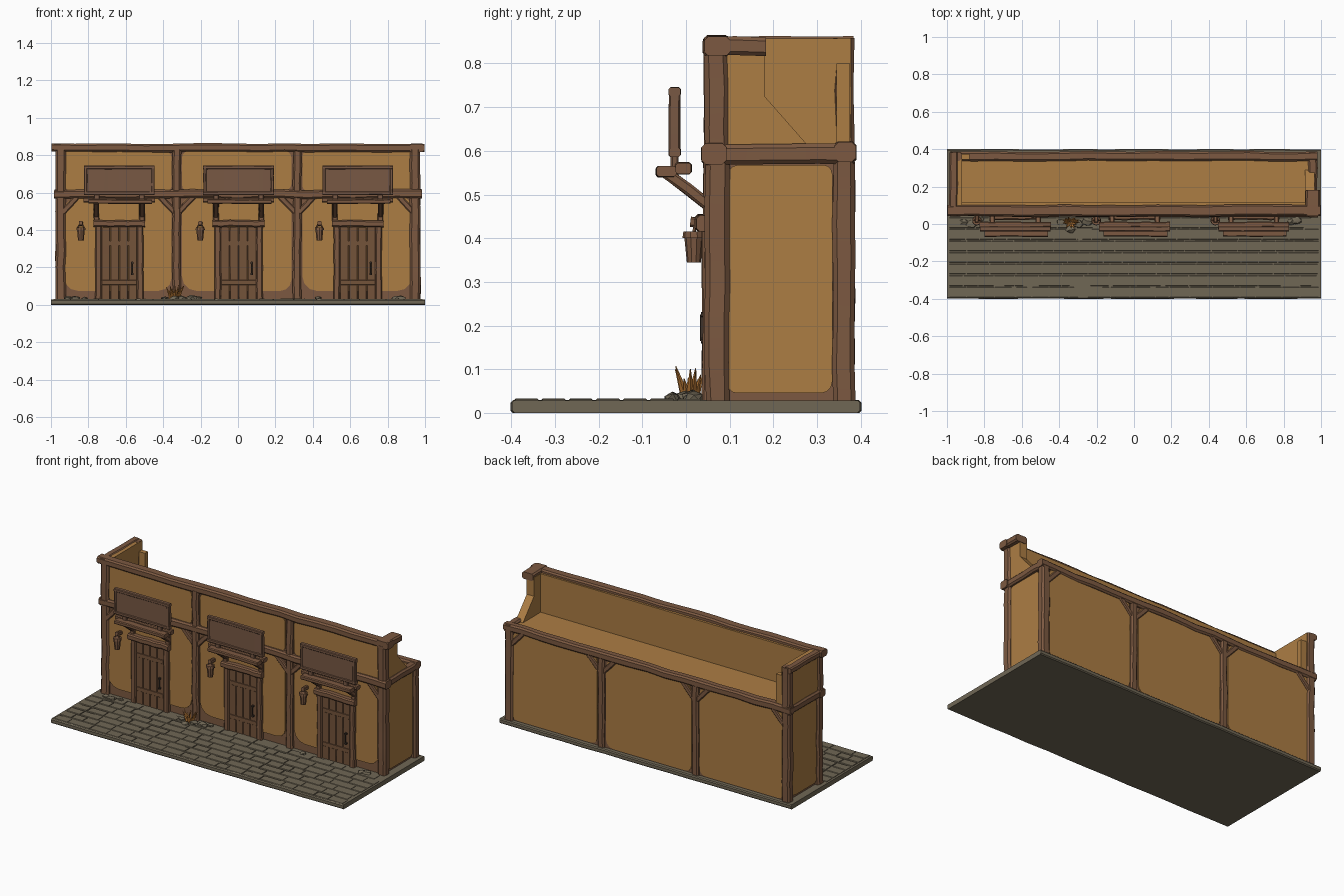
import bpy, bmesh, math, random
from mathutils import Vector, Matrix

if "Cube" in bpy.data.objects:
    bpy.data.objects.remove(bpy.data.objects["Cube"])
random.seed(4)
R = random.uniform


def mat(name, r, g, b):
    m = bpy.data.materials.new(name)
    lin = [((c / 255 + 0.055) / 1.055) ** 2.4 for c in (r, g, b)]
    m.diffuse_color = (*lin, 1)
    m.use_nodes = True
    m.node_tree.nodes["Principled BSDF"].inputs["Base Color"].default_value = m.diffuse_color
    return m


PLASTER = mat("ochre_plaster", 172, 125, 68)
WOOD = mat("brown_timber", 124, 89, 65)
DOOR = mat("door_wood", 116, 83, 58)
SIGN = mat("sign_wood", 120, 88, 68)
STONE = mat("grey_stone", 112, 103, 85)
IRON = mat("dark_iron", 62, 50, 42)
STRAW = mat("orange_straw", 186, 122, 55)


def finish(name, bm, m):
    bmesh.ops.recalc_face_normals(bm, faces=bm.faces)
    me = bpy.data.meshes.new(name)
    bm.to_mesh(me)
    bm.free()
    me.materials.append(m)
    me.shade_smooth()
    me.set_sharp_from_angle(angle=math.radians(35))
    ob = bpy.data.objects.new(name, me)
    bpy.context.collection.objects.link(ob)
    return ob


def add_beam(bm, p0, p1, w, h, segs=1, jit=0.0, cham=0.2):
    """Chamfered rectangular section swept from p0 to p1 with hand-hewn wobble."""
    p0, p1 = Vector(p0), Vector(p1)
    d = (p1 - p0).normalized()
    side = d.cross(Vector((0, 1, 0)) if abs(d.z) > 0.95 else Vector((0, 0, 1))).normalized()
    up = side.cross(d)
    c = min(w, h) * cham
    a, b = w / 2, h / 2
    sec = [(a, b - c), (a - c, b), (c - a, b), (-a, b - c), (-a, c - b), (c - a, -b), (a - c, -b), (a, c - b)]
    rings = []
    for i in range(segs + 1):
        o = p0.lerp(p1, i / segs) + (side * R(-1, 1) + up * R(-1, 1)) * jit * 0.5
        s = 1 + R(-1, 1) * jit * 8
        rings.append([bm.verts.new(o + side * u * s + up * v * s) for u, v in sec])
    for q, r in zip(rings, rings[1:]):
        for k in range(8):
            bm.faces.new((q[k], q[(k + 1) % 8], r[(k + 1) % 8], r[k]))
    bm.faces.new(rings[0])
    bm.faces.new(rings[-1])


def beam(name, p0, p1, w, h, m=WOOD, segs=1, jit=0.0, cham=0.2):
    bm = bmesh.new()
    add_beam(bm, p0, p1, w, h, segs, jit, cham)
    return finish(name, bm, m)


def prism(name, pts, axis, lo, hi, m):
    """Extrude an outline; axis x uses (y, z) points, axis y uses (x, z) points."""
    bm = bmesh.new()
    place = (lambda t, a, z: (t, a, z)) if axis == "x" else (lambda t, a, z: (a, t, z))
    q = [bm.verts.new(place(lo, a, z)) for a, z in pts]
    r = [bm.verts.new(place(hi, a, z)) for a, z in pts]
    n = len(pts)
    for k in range(n):
        bm.faces.new((q[k], q[(k + 1) % n], r[(k + 1) % n], r[k]))
    bm.faces.new(q)
    bm.faces.new(r)
    return finish(name, bm, m)


def box(name, x0, x1, y0, y1, z0, z1, m):
    return prism(name, [(x0, z0), (x1, z0), (x1, z1), (x0, z1)], "y", y0, y1, m)


def panel(name, axis, a0, a1, z0, z1, lo, hi, c):
    """Plaster panel with uneven rounded corners."""
    pts = []
    for k, (a, z, sa, sz) in enumerate([(a1, z1, -1, -1), (a0, z1, 1, -1), (a0, z0, 1, 1), (a1, z0, -1, 1)]):
        r = c * R(0.75, 1.2)
        for j in range(4):
            t = math.radians(90 * k + 30 * j)
            pts.append((a + sa * r + math.cos(t) * r, z + sz * r + math.sin(t) * r))
    return prism(name, pts, axis, lo, hi, PLASTER)


# Ground slab and staggered paving
beam("ground_slab", (-1, 0, 0.0145), (1, 0, 0.0145), 0.8, 0.029, STONE, 14, 0.0008)
bm = bmesh.new()
rows = 7
for i in range(rows):
    y = -0.365 + i * 0.062
    x = -0.99
    while x < 0.93:
        w = min(R(0.07, 0.15), 0.99 - x)
        add_beam(bm, (x + 0.003, y, 0.026 + R(-0.001, 0.001)), (x + w - 0.003, y, 0.026 + R(-0.001, 0.001)),
                 0.055, 0.012, cham=0.25)
        x += w
finish("paving_stones", bm, STONE)

# Wall cores, roof and parapets
box("wall_core", -0.952, 0.952, 0.062, 0.37, 0.025, 0.592, WOOD)
box("flat_roof", -0.95, 0.95, 0.08, 0.365, 0.585, 0.602, PLASTER)
box("parapet_front", -0.955, 0.955, 0.062, 0.078, 0.59, 0.835, WOOD)
box("parapet_inner", -0.955, 0.955, 0.076, 0.115, 0.6, 0.84, PLASTER)
prism("parapet_right", [(0.06, 0.6), (0.29, 0.6), (0.18, 0.725), (0.18, 0.84), (0.06, 0.84)], "x", 0.915, 0.965, PLASTER)
prism("parapet_left", [(0.06, 0.6), (0.378, 0.6), (0.378, 0.857), (0.06, 0.857)], "x", -0.968, -0.92, PLASTER)
box("parapet_return", -0.93, -0.88, 0.345, 0.375, 0.6, 0.80, PLASTER)

# Plaster panels
bays = [(-0.93, -0.355), (-0.3, 0.285), (0.345, 0.93)]
for a, b in bays:
    panel("front_panel", "y", a, b, 0.075, 0.58, 0.055, 0.065, 0.07)
    panel("upper_panel", "y", a, b, 0.61, 0.822, 0.055, 0.065, 0.03)
    panel("back_panel", "y", a, b, 0.035, 0.585, 0.366, 0.376, 0.05)
for s in (-1, 1):
    lo, hi = sorted((s * 0.948, s * 0.962))
    panel("side_panel", "x", 0.094, 0.335, 0.045, 0.568, lo, hi, 0.025)

# Posts: front, back and knee braces
posts = (-0.948, -0.328, 0.316, 0.948)
for i, x in enumerate(posts):
    end = i in (0, 3)
    w = 0.055 if end else 0.045
    beam("front_post", (x, 0.07, 0.025), (x, 0.07, 0.83), w, 0.055, segs=9, jit=0.006)
    top = 0.858 if i == 0 else 0.6
    beam("back_post", (x, 0.36, 0.025), (x, 0.36, top), w, 0.05, segs=7, jit=0.006)
    for s in (-1, 1):
        if (i == 0 and s < 0) or (i == 3 and s > 0):
            continue
        for y in (0.058, 0.37):
            beam("knee_brace", (x + s * 0.01, y, 0.495), (x + s * 0.095, y, 0.585), 0.026, 0.03, segs=2, jit=0.003)

# Horizontal timbers
beam("middle_beam_front", (-0.985, 0.066, 0.592), (0.985, 0.066, 0.592), 0.055, 0.046, segs=16, jit=0.008)
beam("middle_beam_back", (-0.98, 0.362, 0.595), (0.98, 0.362, 0.595), 0.05, 0.046, segs=16, jit=0.007)
beam("top_beam", (-0.997, 0.072, 0.84), (0.997, 0.072, 0.84), 0.06, 0.044, segs=16, jit=0.006)
for s in (-1, 1):
    beam("middle_beam_side", (s * 0.955, 0.045, 0.593), (s * 0.955, 0.385, 0.593), 0.05, 0.046, segs=4, jit=0.006)
beam("top_beam_right", (0.955, 0.042, 0.84), (0.955, 0.183, 0.84), 0.075, 0.042, segs=2, jit=0.004)
beam("top_beam_left", (-0.965, 0.045, 0.843), (-0.965, 0.383, 0.843), 0.045, 0.036, segs=4, jit=0.004)


def shop(cx):
    """One door with frame, lintel, awning shelf, sign board and lantern."""
    for k in range(4):
        x = cx - 0.072 + k * 0.048
        beam("door_plank", (x, 0.052, 0.028), (x, 0.052, 0.415 + R(-0.004, 0.004)), 0.046, 0.012, DOOR, 4, 0.001)
    for z in (0.12, 0.33):
        beam("door_ledge", (cx - 0.092, 0.046, z), (cx + 0.092, 0.046, z), 0.006, 0.025, DOOR)
    for s in (-1, 1):
        beam("door_jamb", (cx + s * 0.112, 0.052, 0.028), (cx + s * 0.112, 0.052, 0.425), 0.034, 0.03, segs=5, jit=0.004)
        beam("awning_post", (cx + s * 0.122, 0.05, 0.44), (cx + s * 0.122, 0.05, 0.585), 0.03, 0.02, segs=2, jit=0.003)
        beam("awning_strut", (cx + s * 0.122, 0.052, 0.475), (cx + s * 0.122, -0.045, 0.55), 0.028, 0.026, segs=2, jit=0.003)
    beam("lintel", (cx - 0.138, 0.043, 0.435), (cx + 0.138, 0.043, 0.435), 0.042, 0.036, segs=6, jit=0.005)
    # door handle
    beam("door_handle", (cx + 0.07, 0.036, 0.165), (cx + 0.07, 0.036, 0.225), 0.008, 0.008, IRON)
    for z in (0.165, 0.225):
        beam("handle_mount", (cx + 0.07, 0.034, z), (cx + 0.07, 0.05, z), 0.013, 0.012, IRON)
    # shelf and sign
    beam("shelf_plank_front", (cx - 0.165, -0.045, 0.552), (cx + 0.175, -0.045, 0.552), 0.046, 0.024, segs=6, jit=0.003)
    beam("shelf_plank_back", (cx - 0.19, -0.006, 0.56), (cx + 0.19, -0.006, 0.56), 0.036, 0.026, segs=6, jit=0.003)
    beam("sign_board", (cx - 0.187, -0.026, 0.662), (cx + 0.187, -0.026, 0.662), 0.02, 0.142, SIGN, 6, 0.002)
    for z in (0.597, 0.735):
        beam("sign_rail", (cx - 0.189, -0.026, z), (cx + 0.189, -0.026, z), 0.027, 0.02, SIGN, 6, 0.002)
    for s in (-1, 1):
        beam("sign_stile", (cx + s * 0.18, -0.026, 0.59), (cx + s * 0.18, -0.026, 0.742), 0.017, 0.026, SIGN, 3, 0.002)
        beam("sign_foot", (cx + s * 0.12, -0.026, 0.565), (cx + s * 0.12, -0.026, 0.6), 0.03, 0.018, SIGN)
    # lantern bucket on a bracket
    lx = cx - 0.205
    for nm, r0, r1, z, h in (("lantern_body", 0.016, 0.022, 0.374, 0.06), ("lantern_rim", 0.026, 0.024, 0.408, 0.014)):
        bm = bmesh.new()
        bmesh.ops.create_cone(bm, cap_ends=True, segments=10, radius1=r0, radius2=r1, depth=h,
                              matrix=Matrix.Translation((lx, 0.018, z)))
        finish(nm, bm, WOOD)
    for s in (-1, 1):
        beam("lantern_strap", (lx + s * 0.018, 0.018, 0.41), (lx + s * 0.004, 0.022, 0.437), 0.007, 0.007)
    beam("lantern_bracket", (lx, 0.062, 0.432), (lx, 0.01, 0.438), 0.02, 0.022, segs=2, jit=0.002)


for cx in (-0.635, 0.003, 0.64):
    shop(cx)

# Rubble along the wall foot
rubble = [(-0.91, 0.01, 0.022), (-0.87, 0.0, 0.026), (-0.82, 0.025, 0.016), (-0.39, 0.01, 0.02), (-0.3, 0.0, 0.026),
          (-0.25, 0.015, 0.028), (-0.21, 0.03, 0.018), (-0.34, -0.03, 0.024), (0.43, 0.025, 0.018),
          (0.84, 0.01, 0.022), (0.87, 0.02, 0.026)]
for x, y, r in rubble:
    bm = bmesh.new()
    bmesh.ops.create_icosphere(bm, subdivisions=1, radius=r, matrix=Matrix.Translation((x, y, 0.034))
                               @ Matrix.Diagonal((1.2, 0.9, 0.65, 1)))
    for v in bm.verts:
        v.co += Vector((R(-1, 1), R(-1, 1), R(-1, 1))) * r * 0.15
        v.co.z = max(v.co.z, 0.02)
    finish("rubble_stone", bm, STONE)

# Tuft of dry straw
bm = bmesh.new()
for k in range(11):
    a = k * 2.4
    lean = Vector((math.cos(a) * 0.5, math.sin(a) * 0.35, 1)).normalized()
    h = R(0.05, 0.085)
    rot = Vector((0, 0, 1)).rotation_difference(lean).to_matrix().to_4x4()
    base = Vector((-0.34 + math.cos(a) * 0.015, 0.01 + math.sin(a) * 0.01, 0.03))
    bmesh.ops.create_cone(bm, cap_ends=True, segments=4, radius1=0.011, radius2=0.001, depth=h,
                          matrix=Matrix.Translation(base + lean * h / 2) @ rot)
finish("straw_tuft", bm, STRAW)
